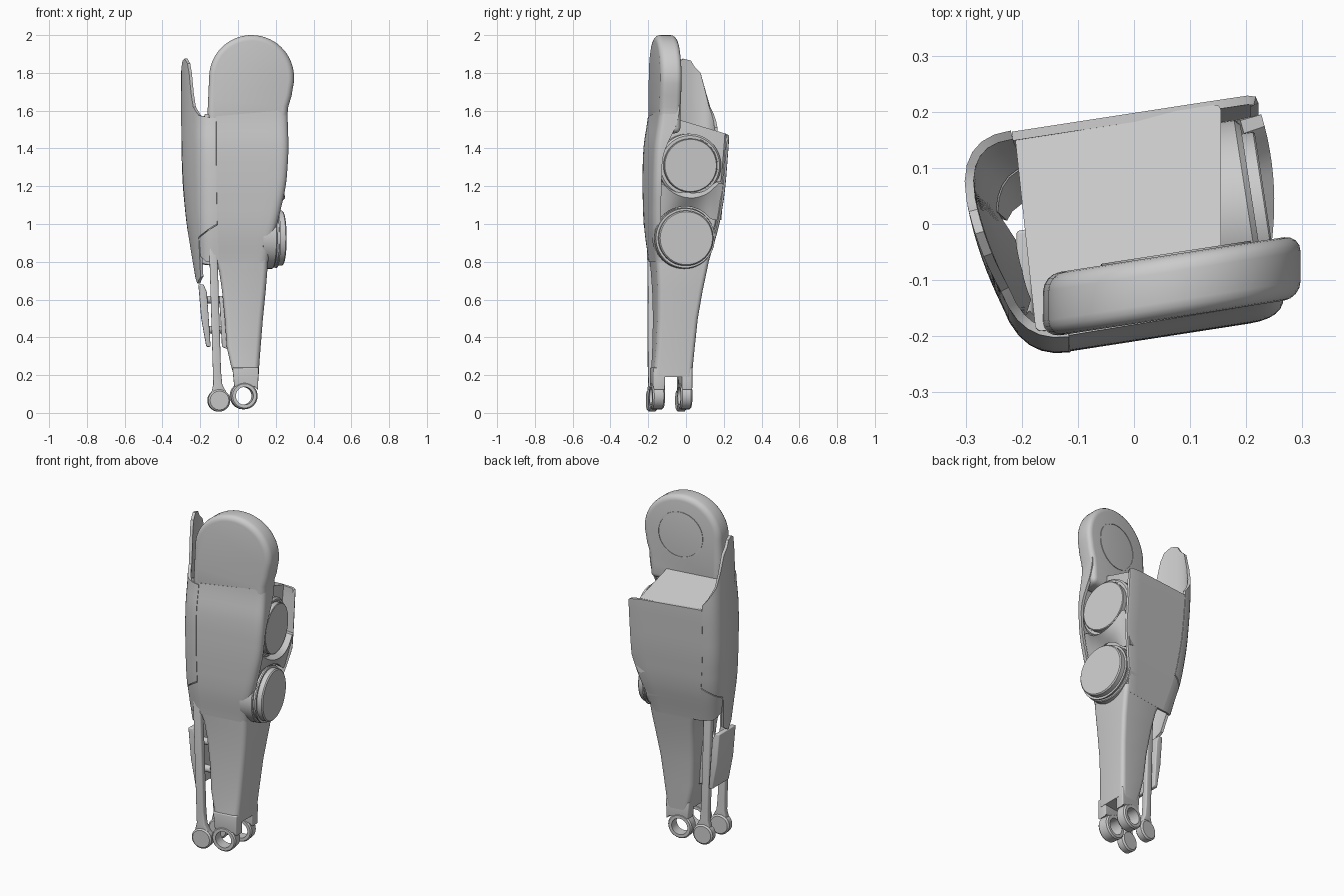
import bpy, bmesh, math
from mathutils import Matrix, Vector

if "Cube" in bpy.data.objects:
    bpy.data.objects.remove(bpy.data.objects["Cube"])

SKEW = 0.155                      # the whole assembly is turned about z


def W(x, v, z):
    return Vector((x, v + SKEW * x, z))


def finish(name, bm, thick=0, bevel=0, recalc=True):
    if recalc:
        bmesh.ops.recalc_face_normals(bm, faces=bm.faces)
    me = bpy.data.meshes.new(name)
    bm.to_mesh(me)
    bm.free()
    ob = bpy.data.objects.new(name, me)
    bpy.context.collection.objects.link(ob)
    bpy.ops.object.select_all(action='DESELECT')
    ob.select_set(True)
    bpy.context.view_layer.objects.active = ob
    if thick:
        m = ob.modifiers.new('thickness', 'SOLIDIFY')
        m.thickness, m.offset = thick, -1
        bpy.ops.object.modifier_apply(modifier=m.name)
    if bevel:
        m = ob.modifiers.new('round', 'BEVEL')
        m.width, m.segments, m.limit_method, m.angle_limit = bevel, 4, 'ANGLE', math.radians(40)
        bpy.ops.object.modifier_apply(modifier=m.name)
    bpy.ops.object.shade_smooth_by_angle(angle=math.radians(35))
    return ob


def skin(name, rings, closed=False, thick=0, bevel=0, caps=False):
    """Quads between successive point rings."""
    bm = bmesh.new()
    vs = [[bm.verts.new(p) for p in r] for r in rings]
    n = len(rings[0])
    for a, b in zip(vs, vs[1:]):
        for i in range(n if closed else n - 1):
            k = (i + 1) % n
            bm.faces.new((a[i], b[i], b[k], a[k]))
    if caps:
        bm.faces.new(vs[0])
        bm.faces.new(vs[-1])
    return finish(name, bm, thick, bevel, recalc=closed)


def lookup(keys, z):
    for a, b in zip(keys, keys[1:]):
        if z <= b[0]:
            t = max(0, (z - a[0]) / (b[0] - a[0]))
            return [p + (q - p) * t for p, q in zip(a, b)][1:]
    return keys[-1][1:]


def smooth_lookup(keys, z):
    """Linear lookup averaged over a small window, so levels blend."""
    s = [lookup(keys, z + d) for d in (-.06, -.04, -.02, 0, .02, .04, .06)]
    return [sum(c) / len(s) for c in zip(*s)]


# Shell section by height: z, left x, front-left x, right x, front v, back v, right lip v
KEYS = [(.66, -.20, -.175, .138, -.170, .07, -.125), (.80, -.228, -.185, .158, -.178, .10, -.135),
        (.90, -.25, -.190, .178, -.195, .128, -.15), (1.0, -.27, -.195, .208, -.205, .152, -.165),
        (1.2, -.294, -.198, .255, -.210, .178, -.17), (1.38, -.302, -.20, .268, -.207, .192, -.165),
        (1.48, -.303, -.20, .266, -.196, .199, -.11), (1.56, -.303, -.20, .262, -.178, .20, -.075),
        (1.9, -.304, -.205, .26, -.173, .20, -.07)]


def section(z):
    xl, xf, xr, vf, vb, ve = smooth_lookup(KEYS, z)
    C, D = Vector((xf, vf)), Vector((xl - .012, vb))
    c2, d1 = C.lerp(D, .25) - Vector((.006, 0)), C.lerp(D, .70) - Vector((.014, 0))
    path = [Vector((xr, ve))]

    def line(p, n):
        a = path[-1]
        path.extend(a.lerp(Vector(p), i / n) for i in range(1, n + 1))

    def bend(c, p, n=6):
        a, c, p = path[-1], Vector(c), Vector(p)
        path.extend(a.lerp(c, i / n).lerp(c.lerp(p, i / n), i / n) for i in range(1, n + 1))
    line((xr, vf + .032), 2)
    bend((xr, vf), (xr - .05, vf))
    line((xf + .085, vf), 6)
    bend(C, c2)
    bend(C.lerp(D, .48) - Vector((.022, 0)), d1, 8)
    bend(D, (xl + .085, vb))
    xe = min(xr - .015, .222)
    line((xe - .02, vb), 6)
    bend((xe, vb), (xe, vb - .015), 2)
    return path


def shell(name, i0, i1, lo, hi, grow=1.0, thick=.016, rows=36):
    """Panel over section columns i0..i1; lo/hi are (column, z) profiles."""
    rings = []
    for r in range(rows + 1):
        ring = []
        for i in range(i0, i1 + 1):
            a, b = lookup(lo, i)[0], lookup(hi, i)[0]
            z = a + (b - a) * r / rows
            p = section(z)[i]
            ring.append(W(p.x * grow, p.y * grow, z))
        rings.append(ring)
    skin(name, rings, thick=thick)


shell('front_panel', 0, 14, [(0, .80), (14, .80)], [(0, 1.64), (14, 1.57)])
shell('left_shell', 14, 34,
      [(14, 1.0), (17, .955), (19, .93), (20, .72), (24, .685), (28, .72), (29, .93), (31, .955), (34, 1.0)],
      [(14, 1.56), (18, 1.575), (20, 1.62), (21, 1.69), (22, 1.80), (23, 1.85), (25, 1.875),
       (27, 1.865), (29, 1.80), (30, 1.70), (31, 1.62), (34, 1.51)], grow=1.008)
shell('back_panel', 34, 42, [(34, .78), (42, .78)], [(34, 1.485), (39, 1.475), (41, 1.46), (42, 1.43)])
shell('front_flange', 14, 19, [(14, .80), (17, .80), (19, .83)], [(14, .995), (17, .95), (19, .925)], rows=5)
shell('back_flange', 29, 34, [(29, .83), (31, .79), (34, .78)], [(29, .925), (31, .95), (34, .995)], rows=5)


def rounded(xl, xr, vf, vb, r, z, slope=0):
    pts = []
    for cx, cv, a0 in ((xr - r, vb - r, 0), (xl + r, vb - r, 90), (xl + r, vf + r, 180), (xr - r, vf + r, 270)):
        for k in range(6):
            a = math.radians(a0 + 18 * k)
            x, v = cx + r * math.cos(a), cv + r * math.sin(a)
            lean = .12 * (v - vf) * max(0, (.0 - x) / .2)      # left wall leans outward to the back
            pts.append(W(x - (lean if slope else 0), v, z + slope * (vb - v)))
    return pts


# Inner body with sloping top
skin('inner_body', [rounded(*k[1:], .012, k[0], s) for k, s in (
    ((.82, -.10, .13, -.15, .08), 0), ((1.0, -.15, .14, -.17, .135), 0),
    ((1.25, -.172, .15, -.18, .168), 0), ((1.477, -.175, .155, -.165, .19), .3))], True, caps=True)
# Lower leg
skin('lower_leg', [rounded(*k[1:], .026, k[0]) for k in (
    (.19, -.02, .109, -.188, .018), (.26, -.04, .113, -.18, .024), (.35, -.06, .12, -.173, .032),
    (.5, -.07, .132, -.168, .046), (.65, -.085, .147, -.17, .07), (.75, -.10, .155, -.175, .09),
    (.82, -.125, .158, -.179, .104))], True, caps=True)


def plate(name, outline, v0, v1, bevel=0):
    skin(name, [[W(x, v, z) for x, z in outline] for v in (v0, v1)], True, bevel=bevel, caps=True)


def arc(cx, cz, r, a0, a1, n):
    return [(cx + r * math.cos(math.radians(a0 + (a1 - a0) * i / n)),
             cz + r * math.sin(math.radians(a0 + (a1 - a0) * i / n))) for i in range(n + 1)]


# Round head plate and its back recess ring
plate('head_plate', [(.258, 1.48), (.261, 1.57), (.266, 1.62), (.284, 1.68)] + arc(.072, 1.775, .225, -14, 180, 32)
      + [(-.158, 1.66), (-.162, 1.58), (-.14, 1.48)], -.178, -.065, .03)


def turned(name, pos, profile, axis, n=48, closed=False):
    """Revolve (radius, height) profile about local x ('X') or y ('Y')."""
    rot = Matrix.Rotation(math.atan(SKEW), 4, 'Z')
    rot = rot @ (Matrix.Rotation(math.pi / 2, 4, 'Y') if axis == 'X' else Matrix.Rotation(-math.pi / 2, 4, 'X'))
    prof = profile + profile[:1] if closed else profile
    bm = bmesh.new()
    rings = []
    for r, h in prof:
        rings.append([bm.verts.new(W(*pos) + rot @ Vector((r * math.cos(2 * math.pi * i / n),
                      r * math.sin(2 * math.pi * i / n), h))) for i in range(n)])
    for a, b in zip(rings, rings[1:]):
        for i in range(n):
            bm.faces.new((a[i], a[(i + 1) % n], b[(i + 1) % n], b[i]))
    if closed:
        bmesh.ops.remove_doubles(bm, verts=bm.verts, dist=1e-5)
    else:
        bm.faces.new(rings[0])
        bm.faces.new(rings[-1])
    finish(name, bm)


turned('head_ring', (.075, -.066, 1.77), [(.135, 0), (.135, .004), (.128, .004), (.128, 0)], 'Y', closed=True)
# Two side actuators
turned('upper_actuator', (.12, -.012, 1.31),
       [(.168, 0), (.168, .085), (.158, .095), (.148, .095), (.148, .09), (.142, .09), (.142, .115), (.138, .118)], 'X')
turned('lower_actuator', (.11, -.035, .925),
       [(.162, 0), (.162, .07), (.158, .075), (.150, .075), (.150, .087), (.158, .087), (.158, .095),
        (.146, .095), (.146, .122), (.14, .128)], 'X')

# Saddle between the actuators
rows = []
for r in range(9):
    ring = []
    for i in range(17):
        v = -.19 + .35 * i / 16
        lo = max(1.02, .925 + math.sqrt(max(0, .168 ** 2 - (v + .035) ** 2)))
        hi = min(1.215, 1.31 - math.sqrt(max(0, .172 ** 2 - (v + .012) ** 2)))
        hi = max(hi, lo + .03)
        t = r / 8
        ring.append(W(.205 + .045 * t - .9 * v * v, v, lo + (hi - lo) * t))
    rows.append(ring[::-1])
skin('actuator_saddle', rows, thick=.04)

# Ankle clevis ears and the paired link rods
for side, v0, v1 in (('front', -.192, -.125), ('back', -.042, .02)):
    turned(side + '_ankle_ear', (.035, v0, .09),
           [(.047, 0), (.064, 0), (.071, .008), (.071, v1 - v0 - .008), (.064, v1 - v0), (.047, v1 - v0)], 'Y', closed=True)
    plate(side + '_ear_neck', [(-.02, .138), (.09, .138), (.106, .12), (.109, .24), (-.03, .24)], v0 + .004, v1 - .002, .006)
for side, v in (('front', -.165), ('back', -.01)):
    turned(side + '_rod_end', (-.098, v - .025, .066),
           [(.05, 0), (.059, .008), (.059, .042), (.05, .05)], 'Y')
    plate(side + '_rod', [(-.145, .09), (-.052, .09), (-.083, .15), (-.09, .22), (-.112, .95), (-.155, .95), (-.133, .22),
                          (-.131, .15)], v - .018, v + .018, .008)

# Outer guard plate, inner bracket and cross pins linking the rods to the leg
plate('rod_guard', [(-.168, .35), (-.145, .35), (-.155, .5), (-.165, .64), (-.182, .68), (-.21, .68), (-.195, .5)],
      -.135, .02, .006)
for z in (.44, .6):
    turned('cross_pin', (-.165, -.09, z), [(.02, 0), (.02, .12)], 'X', 16)
plate('leg_bracket', [(-.085, .35), (-.04, .33), (-.05, .62), (-.10, .62)], -.12, -.03, .006)
